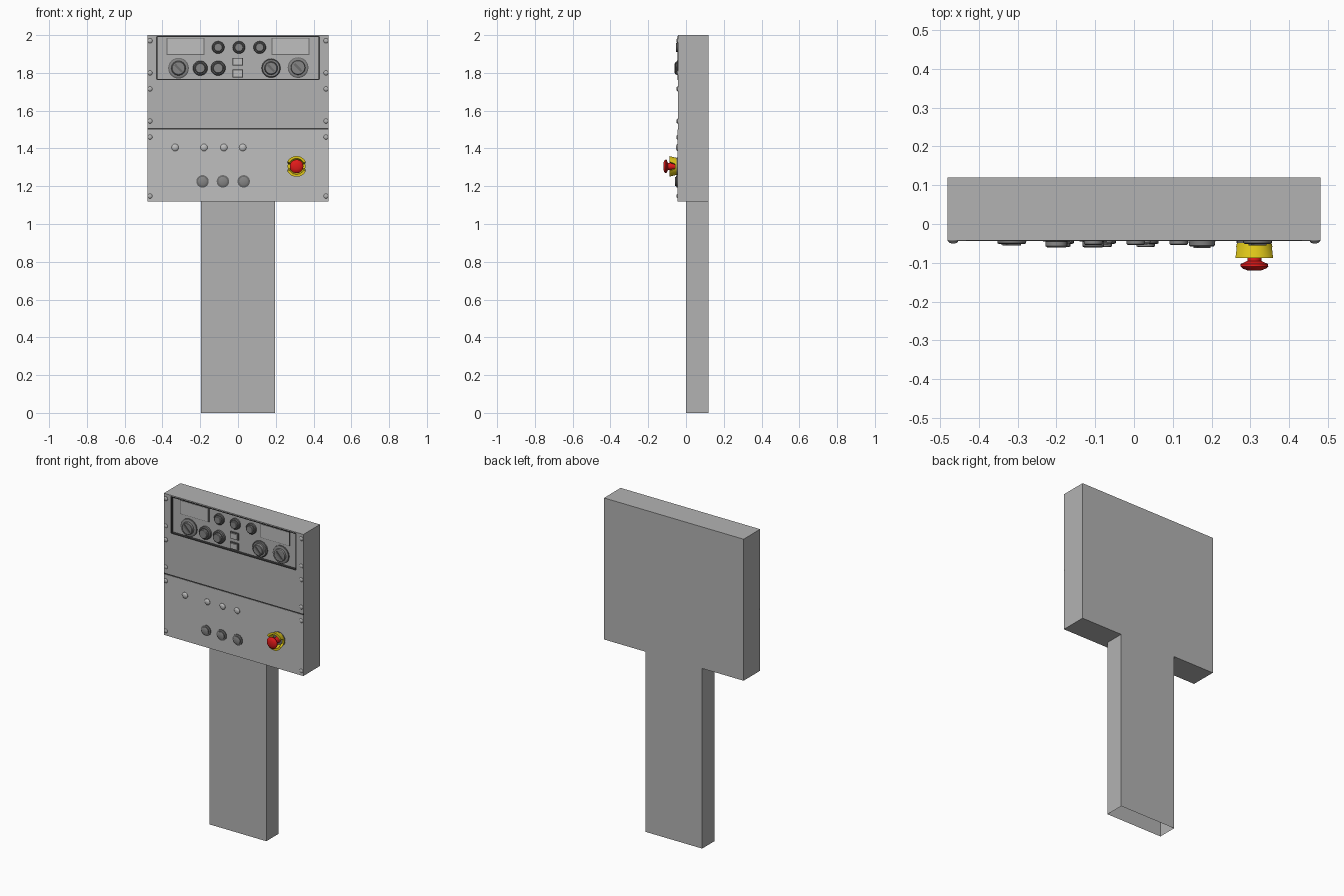
import bpy, bmesh, math
from mathutils import Vector, Matrix

if "Cube" in bpy.data.objects:
    bpy.data.objects.remove(bpy.data.objects["Cube"], do_unlink=True)


def material(name, r, g, b):
    m = bpy.data.materials.new(name)
    m.use_nodes = True
    m.diffuse_color = (r, g, b, 1)
    m.node_tree.nodes["Principled BSDF"].inputs["Base Color"].default_value = (r, g, b, 1)
    return m


GREY = material("cabinet grey", 0.45, 0.45, 0.45)
PALE = material("panel grey", 0.52, 0.52, 0.52)
DARK = material("knob grey", 0.15, 0.15, 0.15)
MID = material("cap grey", 0.24, 0.24, 0.24)
SEAM = material("seam grey", 0.05, 0.05, 0.05)
RED = material("stop red", 0.75, 0.01, 0.01)
YELLOW = material("guard yellow", 0.75, 0.58, 0.01)

FRONT, BACK = -0.043, 0.12
FLOOR = -0.028          # floor of the recessed instrument bay


def finish(name, bm, mats, smooth=False):
    bmesh.ops.recalc_face_normals(bm, faces=bm.faces)
    mesh = bpy.data.meshes.new(name)
    bm.to_mesh(mesh)
    bm.free()
    for m in mats:
        mesh.materials.append(m)
    ob = bpy.data.objects.new(name, mesh)
    bpy.context.collection.objects.link(ob)
    if smooth:
        bpy.ops.object.select_all(action="DESELECT")
        ob.select_set(True)
        bpy.context.view_layer.objects.active = ob
        bpy.ops.object.shade_smooth_by_angle(angle=math.radians(35))
    return ob


def box(name, lo, hi, mat, open_bottom=False, turn=0):
    lo, hi = Vector(lo), Vector(hi)
    bm = bmesh.new()
    bmesh.ops.create_cube(bm, size=1)
    bmesh.ops.scale(bm, vec=hi - lo, verts=bm.verts)
    bmesh.ops.rotate(bm, matrix=Matrix.Rotation(turn, 3, "Y"), verts=bm.verts)
    bmesh.ops.translate(bm, vec=(lo + hi) / 2, verts=bm.verts)
    if open_bottom:
        bm.normal_update()
        low = [f for f in bm.faces if f.normal.z < -0.9]
        bmesh.ops.delete(bm, geom=low, context="FACES_ONLY")
    return finish(name, bm, [mat])


def turned(name, x, y, z, profile, mats, cap_radius=0, sides=24):
    """Revolve (radius, forward) points about an axis facing the front."""
    bm = bmesh.new()
    rings = []
    for r, d in profile:
        rings.append([bm.verts.new((x + r * math.cos(a), y - d, z + r * math.sin(a)))
                      for a in (math.tau * i / sides for i in range(sides))])
    for a, b in zip(rings, rings[1:]):
        for i in range(sides):
            j = (i + 1) % sides
            bm.faces.new((a[i], a[j], b[j], b[i]))
    bm.faces.new(rings[-1])
    for f in bm.faces:
        far = max(math.hypot(v.co.x - x, v.co.z - z) for v in f.verts)
        if far < cap_radius:
            f.material_index = 1
    return finish(name, bm, mats, True)


def button(name, x, y, z, r, h):
    turned(name, x, y, z, [(r, 0), (r, h * .4), (r * .86, h * .55), (r * .72, h * .55),
                           (r * .72, h * .9), (r * .62, h)], [DARK, MID], r * .75)


def dial(name, x, y, z, r, h, angle):
    turned(name, x, y, z, [(r, 0), (r, h * .3), (r * .9, h * .45), (r * .7, h * .45),
                           (r * .66, h * .9), (r * .6, h)], [DARK, MID], r * .92)
    box(name + "_pointer", (x - r * .5, y - h - .004, z - .006),
        (x + r * .5, y - h + .002, z + .006), DARK, turn=angle)


# Cabinet, with the instrument bay and the panel seam cut into its front
cabinet = box("cabinet", (-.48, FRONT, 1.12), (.48, BACK, 2), GREY)
bay = box("bay_cutter", (-.43, FRONT - .1, 1.765), (.43, FLOOR, 1.992), GREY)
seam = box("seam_cutter", (-.6, FRONT - .1, 1.499), (.6, FRONT + .004, 1.507), SEAM)
for cutter in (bay, seam):
    mod = cabinet.modifiers.new(cutter.name, "BOOLEAN")
    mod.operation, mod.solver, mod.object = "DIFFERENCE", "EXACT", cutter
    bpy.context.view_layer.objects.active = cabinet
    bpy.ops.object.modifier_apply(modifier=mod.name)
    bpy.data.objects.remove(cutter, do_unlink=True)
box("seam_strip", (-.48, FRONT + .001, 1.499), (.48, FRONT + .005, 1.507), SEAM)
box("lower_panel", (-.48, FRONT - .001, 1.12), (.48, FRONT + .001, 1.499), PALE)

# Dark outline round the bay
for s in (-1, 1):
    x = s * .43
    box("bay_side_trim", (x - .003, FRONT - .001, 1.765), (x + .003, FLOOR, 1.992), SEAM)
for z in (1.765, 1.992):
    box("bay_edge_trim", (-.43, FRONT - .001, z - .003), (.43, FLOOR, z + .003), SEAM)

# Hollow pedestal, open underneath
box("pedestal", (-.195, 0, 0), (.195, BACK, 1.12), GREY, open_bottom=True)

# Panel screws down both edges
for s in (-1, 1):
    for z in (1.97, 1.80, 1.715, 1.545, 1.46, 1.148):
        turned("screw", s * .466, FRONT, z,
               [(.013, 0), (.013, .002), (.009, .006), (.004, .007)], [GREY], sides=12)

# Displays and rocker switches in the bay
for s in (-1, 1):
    x = s * .2775
    box("display_frame", (x - .1, FLOOR - .003, 1.895), (x + .1, FLOOR, 1.985), DARK)
    box("display", (x - .096, FLOOR - .006, 1.899), (x + .096, FLOOR, 1.981), PALE)
for z in (1.86, 1.797):
    box("switch_frame", (-.029, FLOOR - .008, z - .022), (.027, FLOOR, z + .02), DARK)
    box("switch_rocker", (-.024, FLOOR - .014, z - .016), (.022, FLOOR, z + .015), PALE)

# Bay buttons and dials
for x in (-.105, .005, .115):
    button("upper_button", x, FLOOR, 1.935, .033, .026)
for x in (-.2, -.105):
    button("bay_button", x, FLOOR, 1.825, .039, .032)
dial("left_dial", -.315, FLOOR, 1.825, .055, .024, 0.8)
dial("centre_dial", .175, FLOOR, 1.825, .05, .03, 0.8)
dial("right_dial", .318, FLOOR, 1.828, .055, .023, 0.8)

# Pilot lamps and push buttons on the lower panel
for x in (-.333, -.18, -.075, .025):
    turned("pilot_lamp", x, FRONT, 1.405,
           [(.019, 0), (.019, .003), (.014, .008), (.006, .01)], [PALE], sides=16)
for x in (-.188, -.08, .03):
    button("lower_button", x, FRONT, 1.226, .033, .016)

# Emergency stop: base, flared notched guard and mushroom button
SX, SZ = .31, 1.305
turned("stop_base", SX, FRONT, SZ, [(.046, 0), (.046, .006), (.03, .008)], [DARK])
bm = bmesh.new()
N = 32
loops = []
for i in range(N):
    a = math.tau * (i + .5) / N
    full = abs(math.sin(a)) > .45
    h = .045 if full else .016
    column = []
    for d, wall in ((0, 0), (h, 0), (h, .013), (0, .013)):
        r = .043 + .012 * d / .045 - wall
        column.append(bm.verts.new((SX + r * math.cos(a), FRONT - d, SZ + r * math.sin(a))))
    loops.append(column)
for i in range(N):
    a, b = loops[i], loops[(i + 1) % N]
    for k in range(4):
        m = (k + 1) % 4
        bm.faces.new((a[k], a[m], b[m], b[k]))
finish("stop_guard", bm, [YELLOW], True)
turned("stop_button", SX, FRONT, SZ,
       [(.018, 0), (.018, .052), (.026, .056), (.035, .06), (.036, .066),
        (.03, .072), (.016, .077)], [RED])
